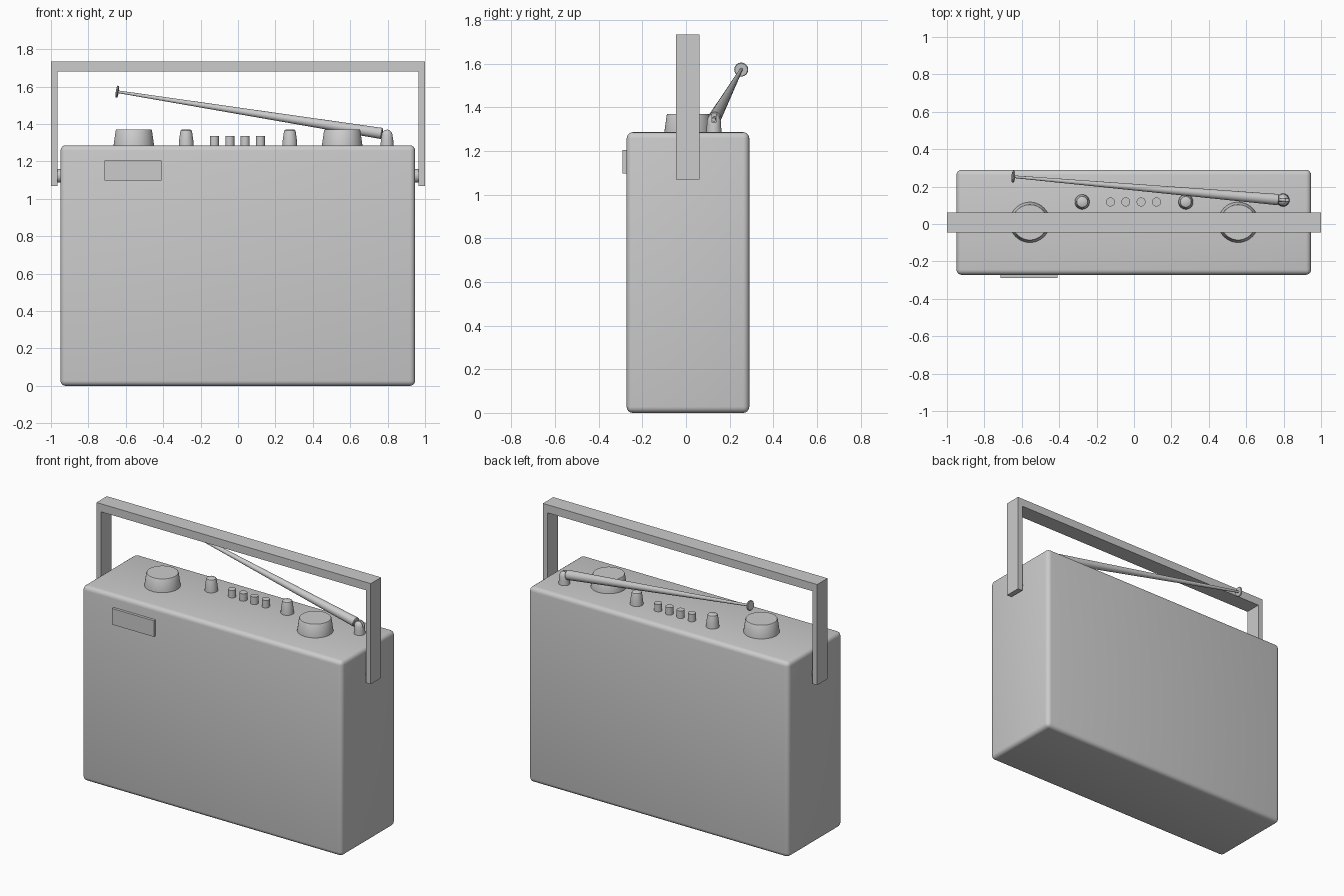
import bpy, bmesh, math
from mathutils import Vector, Matrix

default = bpy.data.objects.get("Cube")
if default:
    bpy.data.objects.remove(default, do_unlink=True)

grey = bpy.data.materials.new("light_grey")
grey.use_nodes = True
colour = (0.6, 0.6, 0.6, 1)
grey.diffuse_color = colour
grey.node_tree.nodes["Principled BSDF"].inputs["Base Color"].default_value = colour

MID_Y, ROW_Y, TOP = 0.009, 0.118, 1.286


def finish(name, bm, smooth=True):
    bmesh.ops.recalc_face_normals(bm, faces=bm.faces)
    mesh = bpy.data.meshes.new(name)
    bm.to_mesh(mesh)
    bm.free()
    mesh.materials.append(grey)
    obj = bpy.data.objects.new(name, mesh)
    bpy.context.collection.objects.link(obj)
    if smooth:
        bpy.ops.object.select_all(action='DESELECT')
        obj.select_set(True)
        bpy.context.view_layer.objects.active = obj
        bpy.ops.object.shade_smooth_by_angle(angle=math.radians(35))
    return obj


def box(name, low, high, bevel=0):
    low, high = Vector(low), Vector(high)
    bm = bmesh.new()
    bmesh.ops.create_cube(bm, size=1)
    bmesh.ops.scale(bm, vec=high - low, verts=bm.verts)
    bmesh.ops.translate(bm, vec=(low + high) / 2, verts=bm.verts)
    if bevel:
        bmesh.ops.bevel(bm, geom=bm.edges[:], offset=bevel, segments=4,
                        profile=0.5, affect='EDGES')
    return finish(name, bm, bevel > 0)


def lathe(name, profile, base, axis=(0, 0, 1), sides=32):
    """Spin (radius, height) pairs about an axis through base."""
    turn = Vector((0, 0, 1)).rotation_difference(Vector(axis)).to_matrix().to_4x4()
    place = Matrix.Translation(base) @ turn
    bm = bmesh.new()
    rings = []
    for r, h in profile:
        rings.append([bm.verts.new(place @ Vector((
            r * math.cos(math.tau * i / sides), r * math.sin(math.tau * i / sides), h)))
            for i in range(sides)])
    for a, b in zip(rings, rings[1:]):
        for i in range(sides):
            j = (i + 1) % sides
            bm.faces.new((a[i], a[j], b[j], b[i]))
    bm.faces.new(rings[0])
    bm.faces.new(rings[-1])
    return finish(name, bm)


# Case and front plate
box("case", (-0.949, -0.272, 0), (0.947, 0.29, TOP), 0.028)
box("front_plate", (-0.715, -0.29, 1.098), (-0.41, -0.265, 1.204))

# Carrying handle: a U profile extruded in depth
half = [(1.0, 1.07), (1.0, 1.733)]
inner = [(0.965, 1.68), (0.965, 1.07)]
outline = half + [(-x, z) for x, z in half[::-1]] + [(-x, z) for x, z in inner[::-1]] + inner
bm = bmesh.new()
face = bm.faces.new([bm.verts.new((x, -0.046, z)) for x, z in outline])
grown = bmesh.ops.extrude_face_region(bm, geom=[face])["geom"]
bmesh.ops.translate(bm, vec=(0, 0.108, 0),
                    verts=[v for v in grown if isinstance(v, bmesh.types.BMVert)])
finish("handle", bm, False)

# Handle pivots and top controls
for side, label in ((1, "left"), (-1, "right")):
    lathe(label + "_handle_pivot", [(0.036, 0), (0.036, 0.05)],
          (side * 0.93, MID_Y, 1.123), (side, 0, 0))
    lathe(label + "_large_knob", [(0.109, -0.01), (0.107, 0.01), (0.097, 0.08), (0.094, 0.084)],
          (side * 0.557, MID_Y, TOP), sides=48)
    lathe(label + "_small_knob",
          [(0.04, -0.01), (0.039, 0.02), (0.032, 0.07), (0.029, 0.08), (0.023, 0.084)],
          (side * 0.277, ROW_Y, TOP))

for i in range(4):
    lathe(f"push_button_{i + 1}", [(0.024, -0.01), (0.024, 0.049)],
          (-0.126 + i * 0.082, ROW_Y, TOP), sides=24)

# Aerial post with a slotted dome
post = lathe("aerial_post",
             [(0.035, -0.01), (0.033, 0.03), (0.031, 0.055), (0.026, 0.07),
              (0.016, 0.081), (0.006, 0.085)], (0.797, 0.128, TOP))
slot = box("aerial_slot_cutter", (0.74, 0.119, 1.33), (0.86, 0.137, 1.4))
slot.hide_render = True
slot.hide_viewport = True
cut = post.modifiers.new("slot", 'BOOLEAN')
cut.operation = 'DIFFERENCE'
cut.solver = 'EXACT'
cut.object = slot

# Aerial: hinge tongue, tapered rod and tip disc
hinge, tip = Vector((0.797, 0.128, 1.345)), Vector((-0.645, 0.253, 1.573))
along = (tip - hinge).normalized()
length = (tip - hinge).length
lathe("aerial_tongue", [(0.009, -0.012), (0.009, 0.04)], hinge, along, 16)
lathe("aerial_rod", [(0.026, 0.026), (0.03, 0.03), (0.007, length)], hinge, along, 24)
lathe("aerial_tip", [(0.029, -0.005), (0.032, -0.002), (0.032, 0.003), (0.028, 0.006)],
      tip, along, 24)
